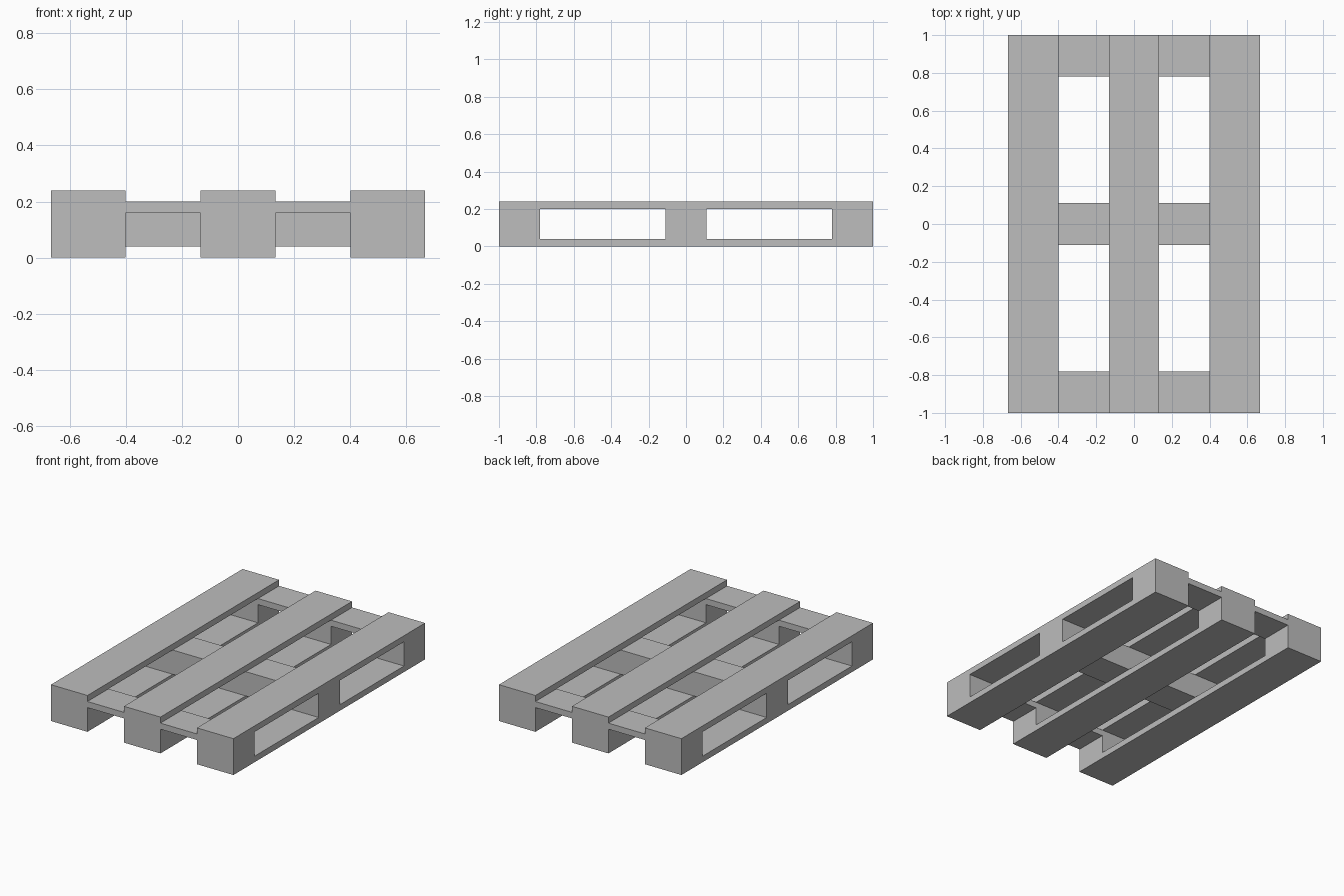
import bpy
import bmesh
from mathutils import Vector

default_cube = bpy.data.objects.get("Cube")
if default_cube:
    bpy.data.objects.remove(default_cube, do_unlink=True)

# Single plain grey material
GREY = (0.51, 0.51, 0.51, 1.0)
grey = bpy.data.materials.new("plain_grey")
grey.use_nodes = True
grey.diffuse_color = GREY
grey.node_tree.nodes["Principled BSDF"].inputs["Base Color"].default_value = GREY

RUNNER = 0.2667          # runner width, equal to the gaps between runners
HEIGHT, BOARD = 0.24, 0.04
MID, END = 0.11, 0.78    # fork openings lie between these y values


def add_object(name, bm, location):
    bmesh.ops.recalc_face_normals(bm, faces=bm.faces)
    mesh = bpy.data.meshes.new(name)
    bm.to_mesh(mesh)
    bm.free()
    mesh.materials.append(grey)
    obj = bpy.data.objects.new(name, mesh)
    obj.location = location
    bpy.context.collection.objects.link(obj)


def add_box(name, size, center):
    bm = bmesh.new()
    bmesh.ops.create_cube(bm, size=1)
    bmesh.ops.scale(bm, vec=Vector(size), verts=bm.verts)
    add_object(name, bm, center)


def add_runner(name, x):
    """Side profile with two fork openings, extruded across the width."""
    bm = bmesh.new()
    ys = (-1, -END, -MID, MID, END, 1)
    zs = (0, BOARD, HEIGHT - BOARD, HEIGHT)
    grid = [[bm.verts.new((-RUNNER / 2, y, z)) for z in zs] for y in ys]
    for i in range(len(ys) - 1):
        for j in range(len(zs) - 1):
            if j == 1 and i in (1, 3):
                continue  # fork opening
            bm.faces.new((grid[i][j], grid[i + 1][j],
                          grid[i + 1][j + 1], grid[i][j + 1]))
    side = bmesh.ops.extrude_face_region(bm, geom=bm.faces[:], use_keep_orig=True)
    moved = [g for g in side["geom"] if isinstance(g, bmesh.types.BMVert)]
    bmesh.ops.translate(bm, vec=(RUNNER, 0, 0), verts=moved)
    add_object(name, bm, (x, 0, 0))


# Three lengthwise runners
for name, step in (("right", -2), ("middle", 0), ("left", 2)):
    add_runner(name + "_runner", step * RUNNER)

# Cross pieces in the two gaps: thin end slats and a deep centre beam
slat_z = HEIGHT - BOARD * 1.5
slat_y = (1 + END) / 2
for side, sign in (("right", -1), ("left", 1)):
    x = sign * RUNNER
    add_box(side + "_front_slat", (RUNNER, 1 - END, BOARD), (x, -slat_y, slat_z))
    add_box(side + "_back_slat", (RUNNER, 1 - END, BOARD), (x, slat_y, slat_z))
    add_box(side + "_centre_beam", (RUNNER, 2 * MID, HEIGHT - 2 * BOARD),
            (x, 0, HEIGHT / 2))
